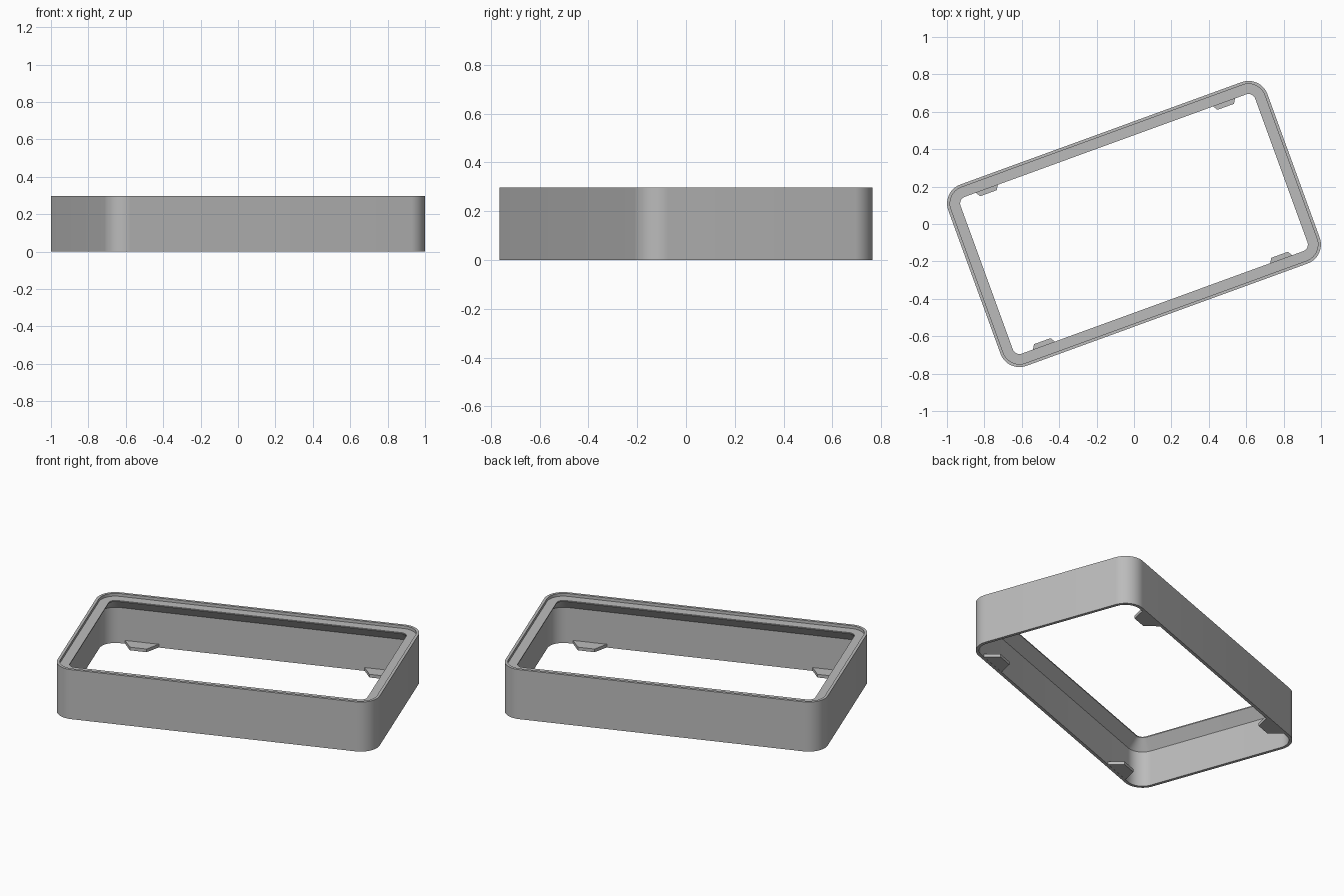
import bpy, bmesh, math
from mathutils import Matrix

if "Cube" in bpy.data.objects:
    bpy.data.objects.remove(bpy.data.objects["Cube"])

TURN = Matrix.Rotation(math.radians(20), 4, 'Z')
A, B, R = 0.8, 0.408, 0.108      # corner centres and outer corner radius
SEG = 14                         # segments per corner

grey = bpy.data.materials.new("grey_plastic")
grey.diffuse_color = (0.5, 0.5, 0.5, 1)
grey.use_nodes = True
grey.node_tree.nodes["Principled BSDF"].inputs["Base Color"].default_value = grey.diffuse_color


def finish(bm, name):
    bmesh.ops.recalc_face_normals(bm, faces=bm.faces)
    bm.transform(TURN)
    mesh = bpy.data.meshes.new(name)
    bm.to_mesh(mesh)
    bm.free()
    mesh.materials.append(grey)
    ob = bpy.data.objects.new(name, mesh)
    bpy.context.collection.objects.link(ob)
    return ob


def rounded_loop(bm, inset, z):
    """Rounded rectangle inset from the outer wall."""
    r = R - inset
    verts = []
    for k, (sx, sy) in enumerate([(1, 1), (-1, 1), (-1, -1), (1, -1)]):
        for i in range(SEG + 1):
            a = math.pi / 2 * (k + i / SEG)
            verts.append(bm.verts.new((sx * A + r * math.cos(a),
                                       sy * B + r * math.sin(a), z)))
    return verts


# Frame: wall section (inset, height) swept round the rounded rectangle
section = [(0, 0), (0, 0.297), (0.016, 0.297), (0.016, 0.28),
           (0.07, 0.28), (0.07, 0.274), (0.018, 0.214), (0.018, 0)]
bm = bmesh.new()
loops = [rounded_loop(bm, d, z) for d, z in section]
for j, lo in enumerate(loops):
    hi = loops[(j + 1) % len(loops)]
    n = len(lo)
    for i in range(n):
        bm.faces.new((lo[i], lo[(i + 1) % n], hi[(i + 1) % n], hi[i]))
frame = finish(bm, "frame")
bpy.context.view_layer.objects.active = frame
frame.select_set(True)
bpy.ops.object.shade_smooth_by_angle(angle=math.radians(30))

# Clip tabs: tapered plates at the foot of the long walls
for sx in (-1, 1):
    for sy in (-1, 1):
        bm = bmesh.new()
        outline = [(-0.098, 0.502), (0.098, 0.502), (0.047, 0.421), (-0.047, 0.421)]
        face = bm.faces.new([bm.verts.new((sx * (0.675 + u), sy * v, 0.001))
                             for u, v in outline])
        ext = bmesh.ops.extrude_face_region(bm, geom=[face])
        top = [g for g in ext["geom"] if isinstance(g, bmesh.types.BMVert)]
        bmesh.ops.translate(bm, verts=top, vec=(0, 0, 0.019))
        finish(bm, "clip_tab_%s_%s" % ("right" if sx > 0 else "left",
                                       "back" if sy > 0 else "front"))
